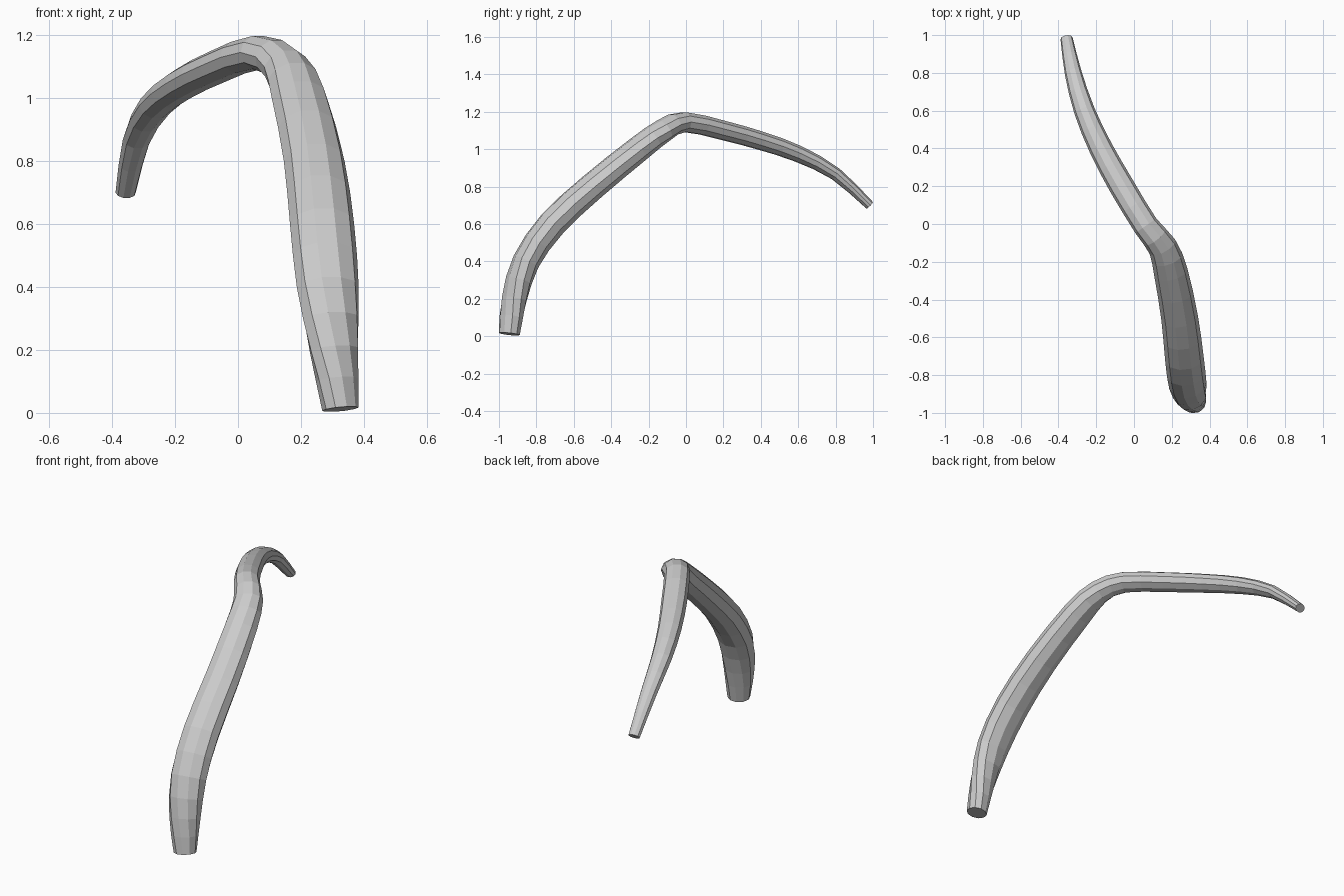
import bpy, bmesh, math
from mathutils import Vector

cube = bpy.data.objects.get("Cube")
if cube:
    bpy.data.objects.remove(cube, do_unlink=True)

SIDES = 10
STEPS = 2
# centre x, y, z, then full width and thickness of the section
STATIONS = [
    (0.325, -0.945, 0.012, 0.12, 0.11),
    (0.305, -0.918, 0.20, 0.165, 0.13),
    (0.285, -0.855, 0.40, 0.20, 0.145),
    (0.267, -0.715, 0.60, 0.205, 0.155),
    (0.242, -0.50, 0.80, 0.195, 0.15),
    (0.195, -0.255, 1.0, 0.18, 0.14),
    (0.150, -0.12, 1.10, 0.155, 0.125),
    (0.063, -0.01, 1.145, 0.135, 0.11),
    (-0.065, 0.20, 1.10, 0.135, 0.105),
    (-0.175, 0.40, 1.045, 0.125, 0.10),
    (-0.263, 0.60, 0.975, 0.11, 0.09),
    (-0.322, 0.80, 0.868, 0.09, 0.07),
    (-0.357, 0.982, 0.70, 0.065, 0.05),
]


def smooth_path(pts, steps):
    """Pass a smooth curve through the stations."""
    pts = [Vector(p) for p in pts]
    ext = [2 * pts[0] - pts[1]] + pts + [2 * pts[-1] - pts[-2]]
    out = []
    for a, b, c, d in zip(ext, ext[1:], ext[2:], ext[3:]):
        for k in range(steps):
            t = k / steps
            out.append(0.5 * (2 * b + (c - a) * t + (2 * a - 5 * b + 4 * c - d) * t * t
                              + (3 * b - a - 3 * c + d) * t ** 3))
    return out + [pts[-1]]


# Tapered arched horn: oval rings lofted along the path
path = smooth_path(STATIONS, STEPS)
centres = [Vector(p[:3]) for p in path]
bm = bmesh.new()
rings = []
for i, (p, c) in enumerate(zip(path, centres)):
    tangent = (centres[min(i + 1, len(path) - 1)] - centres[max(i - 1, 0)]).normalized()
    side = tangent.cross(Vector((0, 0, 1))).normalized()
    up = side.cross(tangent)
    ring = []
    for k in range(SIDES):
        a = math.tau * k / SIDES
        ring.append(bm.verts.new(c + side * math.cos(a) * p[3] / 2 + up * math.sin(a) * p[4] / 2))
    rings.append(ring)
for r, s in zip(rings, rings[1:]):
    for k in range(SIDES):
        n = (k + 1) % SIDES
        bm.faces.new((r[k], r[n], s[n], s[k]))
bm.faces.new(rings[0])
bm.faces.new(rings[-1])
bmesh.ops.recalc_face_normals(bm, faces=bm.faces)

mesh = bpy.data.meshes.new("curved_horn")
bm.to_mesh(mesh)
bm.free()
horn = bpy.data.objects.new("curved_horn", mesh)
bpy.context.collection.objects.link(horn)

grey = bpy.data.materials.new("plain_grey")
grey.use_nodes = True
colour = (0.6, 0.6, 0.6, 1)
grey.diffuse_color = colour
grey.node_tree.nodes["Principled BSDF"].inputs["Base Color"].default_value = colour
mesh.materials.append(grey)
